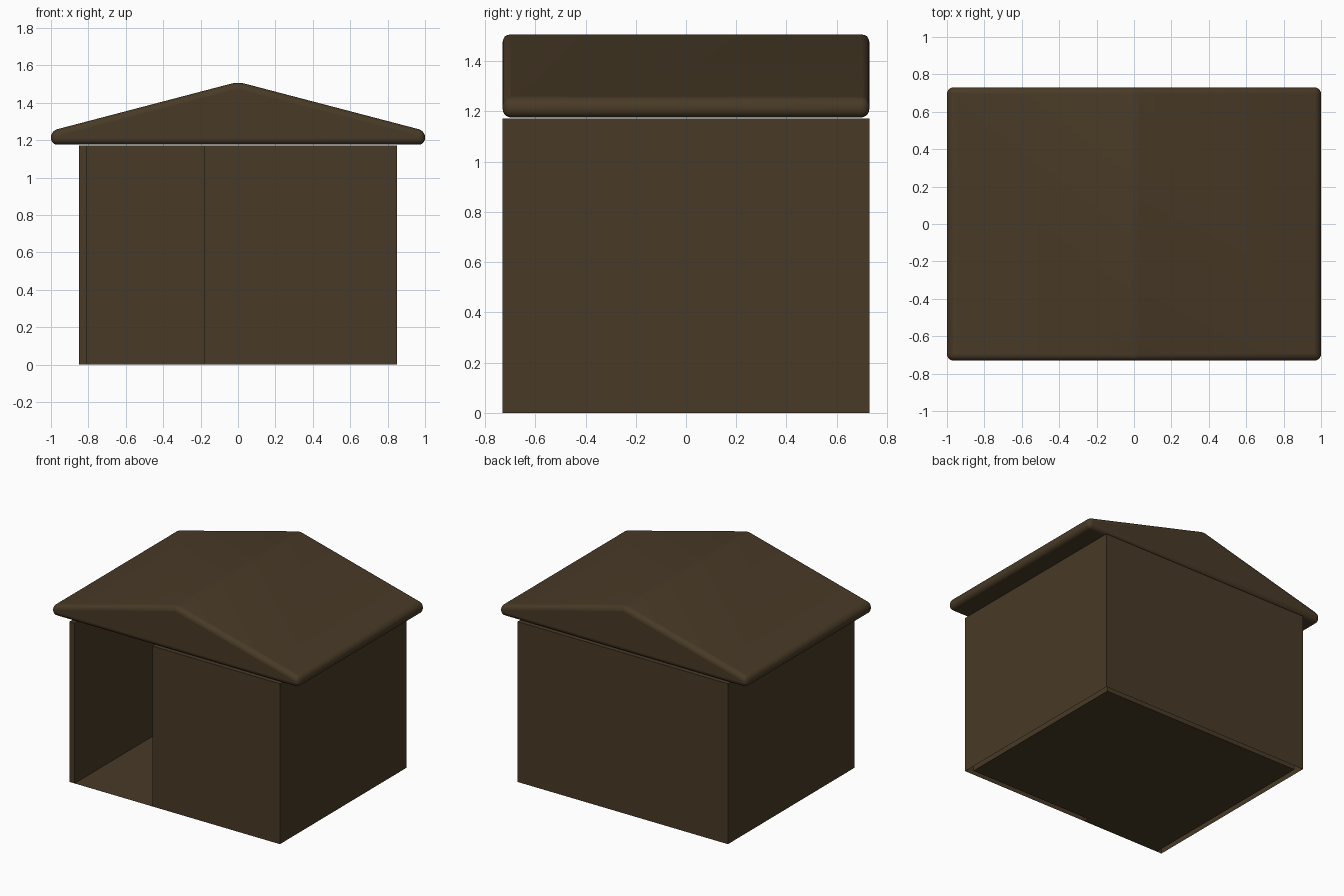
import bpy, bmesh, math

if "Cube" in bpy.data.objects:
    bpy.data.objects.remove(bpy.data.objects["Cube"])

W, D, H, T = 0.85, 0.73, 1.172, 0.04   # half width, half depth, wall height, wall thickness
IW, ID = W - T, D - T
DOOR_R = -0.18                         # right edge of the doorway

brown = bpy.data.materials.new("dark brown wood")
brown.diffuse_color = (0.065, 0.042, 0.0195, 1)
brown.use_nodes = True
brown.node_tree.nodes["Principled BSDF"].inputs["Base Color"].default_value = brown.diffuse_color


def finish(name, bm):
    me = bpy.data.meshes.new(name)
    bm.to_mesh(me)
    bm.free()
    me.materials.append(brown)
    ob = bpy.data.objects.new(name, me)
    bpy.context.collection.objects.link(ob)
    return ob


# Walls: footprint with a full-height doorway, raised, open underneath
outline = [(DOOR_R, -D), (W, -D), (W, D), (-W, D), (-W, -D),
           (-IW, -D), (-IW, ID), (IW, ID), (IW, -ID), (DOOR_R, -ID)]
bm = bmesh.new()
low = [bm.verts.new((x, y, 0)) for x, y in outline]
top = [bm.verts.new((x, y, H)) for x, y in outline]
for i in range(len(outline)):
    j = (i + 1) % len(outline)
    bm.faces.new((low[i], low[j], top[j], top[i]))
bm.faces.new(top)
finish("walls", bm)

# Floor: fills the inside and runs out through the doorway
bm = bmesh.new()
plan = [(-IW, -D), (DOOR_R, -D), (DOOR_R, -ID), (IW, -ID), (IW, ID), (-IW, ID)]
bm.faces.new([bm.verts.new((x, y, 0)) for x, y in plan])
finish("floor", bm)

# Roof: solid gable prism with rounded edges
bm = bmesh.new()
gable = [(-1, 1.176), (1, 1.176), (1, 1.25), (0, 1.512), (-1, 1.25)]
face = bm.faces.new([bm.verts.new((x, -D, z)) for x, z in gable])
ext = bmesh.ops.extrude_face_region(bm, geom=[face])
bmesh.ops.translate(bm, vec=(0, 2 * D, 0),
                    verts=[v for v in ext["geom"] if isinstance(v, bmesh.types.BMVert)])
bmesh.ops.recalc_face_normals(bm, faces=bm.faces)
roof = finish("roof", bm)
bev = roof.modifiers.new("rounding", 'BEVEL')
bev.width = 0.034
bev.segments = 5
bev.limit_method = 'ANGLE'
bev.angle_limit = math.radians(15)
bpy.context.view_layer.objects.active = roof
roof.select_set(True)
bpy.ops.object.shade_smooth_by_angle(angle=math.radians(35))
